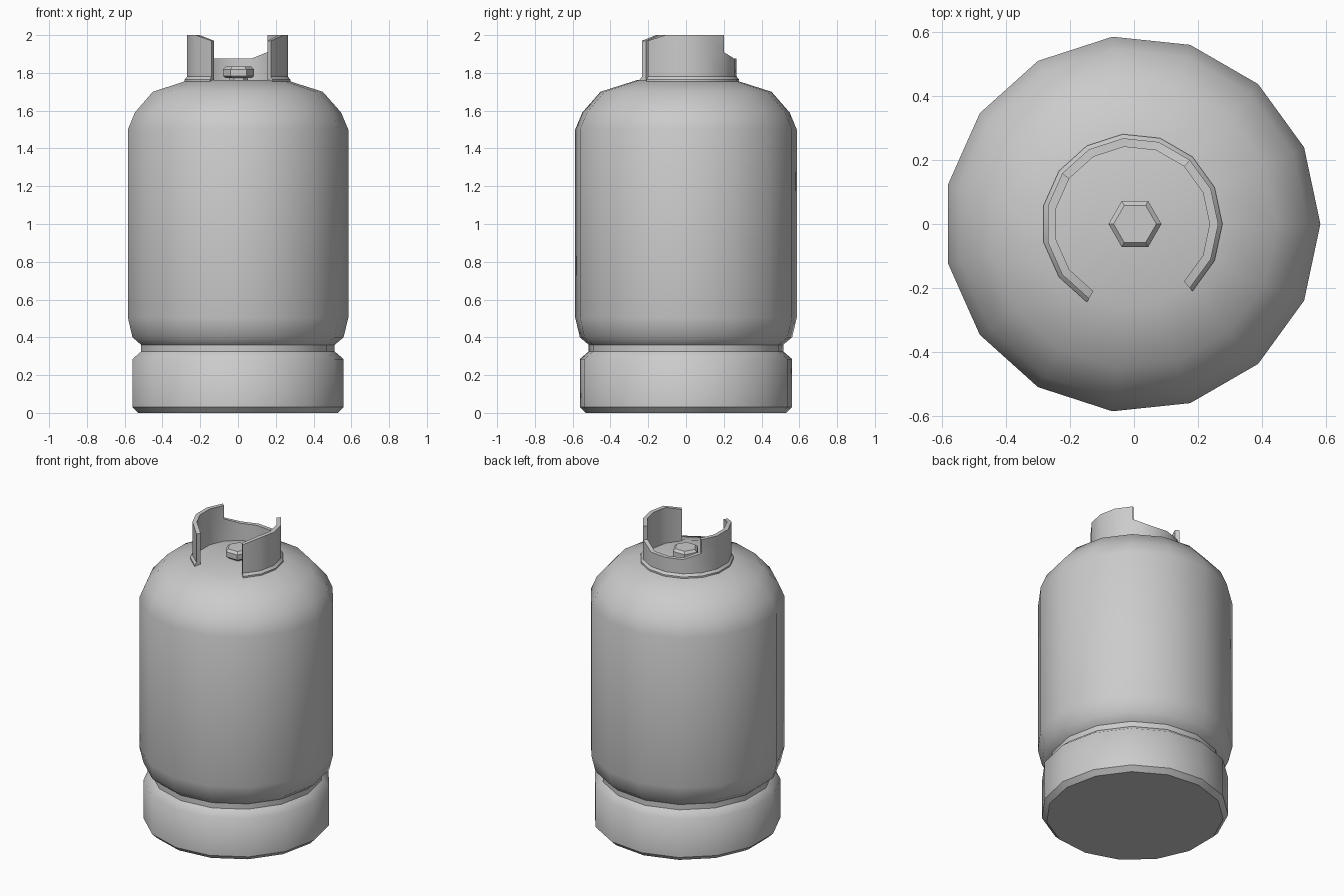
import bpy, bmesh
from math import cos, sin, radians, pi

if "Cube" in bpy.data.objects:
    bpy.data.objects.remove(bpy.data.objects["Cube"])

CX = -0.006   # 15-sided rings are slightly offset so the bounds are centred


def finish(bm, name, angle=None):
    bmesh.ops.recalc_face_normals(bm, faces=bm.faces)
    me = bpy.data.meshes.new(name)
    bm.to_mesh(me)
    bm.free()
    ob = bpy.data.objects.new(name, me)
    bpy.context.collection.objects.link(ob)
    if angle:
        bpy.ops.object.select_all(action='DESELECT')
        ob.select_set(True)
        bpy.context.view_layer.objects.active = ob
        bpy.ops.object.shade_smooth_by_angle(angle=radians(angle))
    return ob


def lathe(name, profile, sides, cx, sharp=None):
    """Revolve (radius, z) points; rings listed in sharp keep hard edges.
    sharp=None leaves the part flat shaded."""
    bm = bmesh.new()
    rings = [[bm.verts.new((cx + r * cos(2 * pi * i / sides),
                            r * sin(2 * pi * i / sides), z))
              for i in range(sides)] for r, z in profile]
    for a, b in zip(rings, rings[1:]):
        for i in range(sides):
            j = (i + 1) % sides
            bm.faces.new((a[i], a[j], b[j], b[i]))
    bm.faces.new(rings[0][::-1])
    bm.faces.new(rings[-1])
    if sharp is not None:
        for f in bm.faces:
            f.smooth = True
        for k in sharp:
            for i in range(sides):
                e = bm.edges.get((rings[k][i], rings[k][(i + 1) % sides]))
                e.smooth = False
    return finish(bm, name)


# Tank body with foot ring, groove and domed shoulder
lathe("tank_body",
      [(0.535, 0), (0.565, 0.03), (0.565, 0.285), (0.518, 0.325),
       (0.518, 0.36), (0.565, 0.40), (0.59, 0.505), (0.59, 1.50),
       (0.552, 1.59), (0.455, 1.70), (0.26, 1.762)],
      15, CX, sharp=(0, 1, 3, 4))

# Open guard collar: (angle, top height) stations, low at the back
half = [(96, 1.875), (72, 1.875), (48, 1.91), (48, 2.0), (24, 2.0),
        (0, 2.0), (-24, 2.0), (-48, 1.97)]
stations = [(192 - a, h) for a, h in reversed(half)]     # mirrored side
stations = [(a, h) for a, h in stations if a > 96]
stations += half
bm = bmesh.new()
loops = []
for a, h in stations:
    low = min(h, 1.91)
    section = [(0.283, 1.745), (0.283, 1.765), (0.27, 1.78), (0.27, low),
               (0.27, h), (0.243, h), (0.243, low), (0.243, 1.745)]
    loops.append([bm.verts.new((CX + r * cos(radians(a)),
                                r * sin(radians(a)), z))
                  for r, z in section])
for p, q in zip(loops, loops[1:]):
    for i in range(len(p)):
        j = (i + 1) % len(p)
        bm.faces.new((p[i], p[j], q[j], q[i]))
bm.faces.new(loops[0])
bm.faces.new(loops[-1])
bmesh.ops.remove_doubles(bm, verts=bm.verts, dist=0.0005)
finish(bm, "guard_collar", 30)

# Hexagonal valve cap on a short stem
lathe("valve_cap",
      [(0.067, 1.772), (0.083, 1.784), (0.083, 1.818), (0.067, 1.833)],
      6, 0.003)
lathe("valve_stem", [(0.05, 1.75), (0.05, 1.78)], 6, 0.003)
